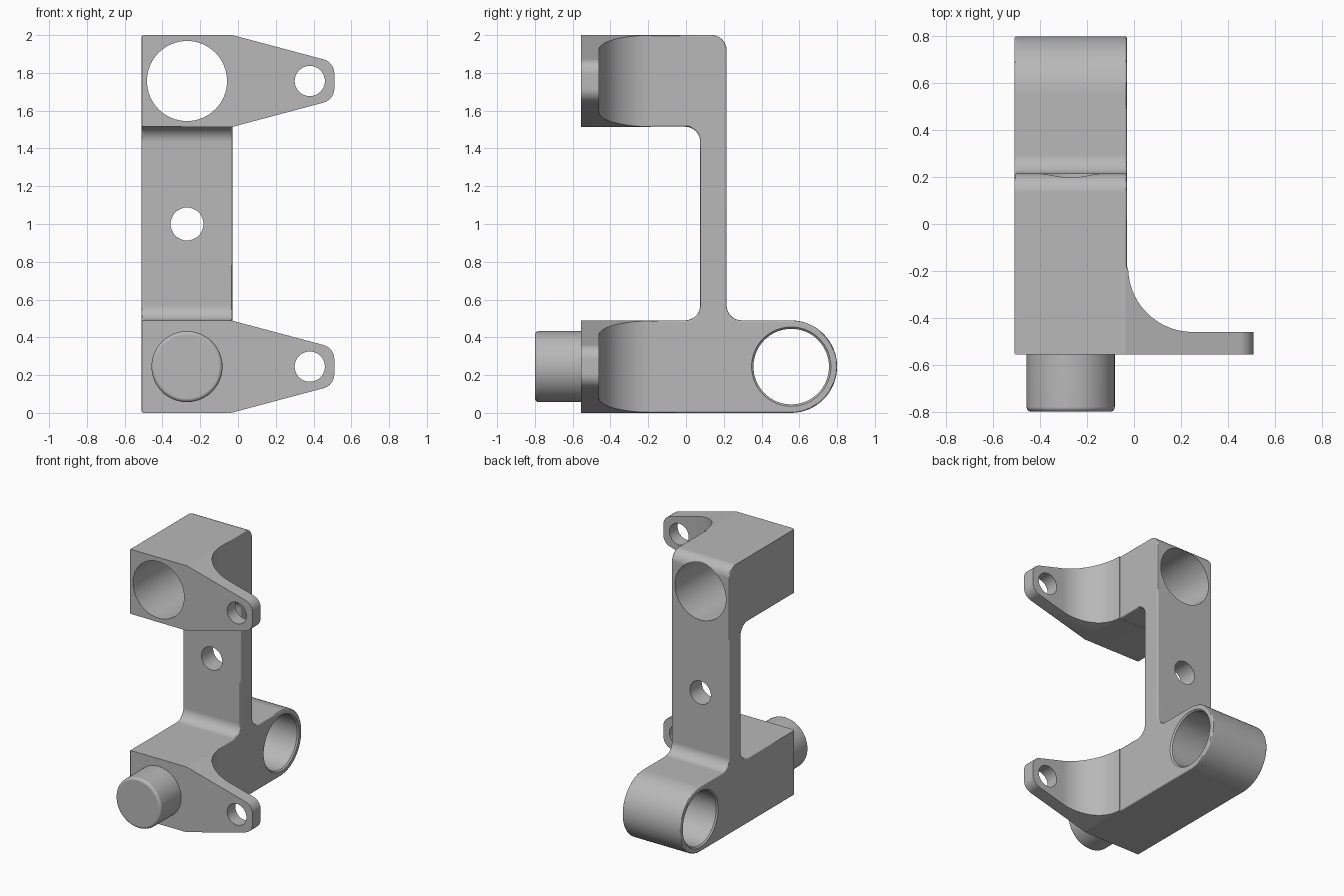
import bpy, bmesh
from math import sin, cos, radians, tau
from mathutils import Vector

old = bpy.data.objects.get("Cube")
if old:
    bpy.data.objects.remove(old, do_unlink=True)

grey = bpy.data.materials.new("plain grey")
grey.use_nodes = True
grey.diffuse_color = (0.48, 0.48, 0.48, 1)
grey.node_tree.nodes["Principled BSDF"].inputs["Base Color"].default_value = grey.diffuse_color

LEFT, INNER = -0.51, -0.03      # side faces of the main body
FRONT = -0.557
BORE_X, LOW_Z, HIGH_Z, HALF = -0.27, 0.245, 1.757, 0.243


def arc(cx, cy, r, start, end, n=12):
    angles = [radians(start + (end - start) * i / n) for i in range(n + 1)]
    return [(cx + r * cos(a), cy + r * sin(a)) for a in angles]


def place(axis, u, v, w):
    """Put profile point (u, v) at depth w along the axis."""
    return Vector({"x": (w, u, v), "y": (u, w, v), "z": (u, v, w)}[axis])


def finish(name, bm):
    bmesh.ops.recalc_face_normals(bm, faces=bm.faces)
    mesh = bpy.data.meshes.new(name)
    bm.to_mesh(mesh)
    bm.free()
    mesh.materials.append(grey)
    obj = bpy.data.objects.new(name, mesh)
    bpy.context.collection.objects.link(obj)
    return obj


def extrude(name, points, axis, lo, hi, bevel=0):
    bm = bmesh.new()
    face = bm.faces.new([bm.verts.new(place(axis, u, v, lo)) for u, v in points])
    new = bmesh.ops.extrude_face_region(bm, geom=[face])["geom"]
    moved = [g for g in new if isinstance(g, bmesh.types.BMVert)]
    bmesh.ops.translate(bm, verts=moved, vec=place(axis, 0, 0, hi - lo))
    bmesh.ops.recalc_face_normals(bm, faces=bm.faces)
    if bevel:
        i = "xyz".index(axis)
        rims = [e for e in bm.edges if abs(e.verts[0].co[i] - e.verts[1].co[i]) < 1e-5]
        bmesh.ops.bevel(bm, geom=rims, offset=bevel, segments=3, profile=0.5, affect="EDGES")
    return finish(name, bm)


def turned(name, axis, u, v, steps, n=64):
    """Round solid from (depth, radius) steps."""
    bm = bmesh.new()
    rings = [[bm.verts.new(place(axis, u + r * cos(tau * i / n), v + r * sin(tau * i / n), w))
              for i in range(n)] for w, r in steps]
    for a, b in zip(rings, rings[1:]):
        for i in range(n):
            j = (i + 1) % n
            bm.faces.new((a[i], a[j], b[j], b[i]))
    bm.faces.new(rings[0])
    bm.faces.new(rings[-1])
    return finish(name, bm)


def combine(target, tool, operation):
    tool.hide_render = True
    mod = target.modifiers.new(operation.lower(), "BOOLEAN")
    mod.operation, mod.solver, mod.object = operation, "EXACT", tool
    bpy.ops.object.select_all(action="DESELECT")
    bpy.context.view_layer.objects.active = target
    target.select_set(True)
    bpy.ops.object.modifier_apply(modifier=mod.name)
    bpy.data.objects.remove(tool, do_unlink=True)


def smooth(obj):
    bpy.ops.object.select_all(action="DESELECT")
    bpy.context.view_layer.objects.active = obj
    obj.select_set(True)
    bpy.ops.object.shade_smooth_by_angle(angle=radians(30))
    obj.modifiers.new("even shading", "WEIGHTED_NORMAL").keep_sharp = True


# Main body: upper block, web, lower block and rounded rear eye
side = [(FRONT, 0), *arc(0.555, LOW_Z, 0.245, -90, 90, 32),
        *arc(0.295, 0.57, 0.08, 270, 180),
        *arc(0.135, 1.92, 0.08, 0, 90),
        (FRONT, 2.0), (FRONT, 1.515),
        *arc(-0.005, 1.435, 0.08, 90, 0),
        *arc(-0.005, 0.57, 0.08, 0, -90),
        (FRONT, 0.49)]
body = extrude("bracket_body", side, "x", LEFT, INNER, bevel=0.01)

# Side ears: swept plan cut to a tapered front outline
plan = [(-0.3, FRONT), (0.51, FRONT), (0.51, -0.46),
        *arc(0.25, -0.185, 0.275, 270, 180, 20), (-0.3, -0.185)]
for z in (LOW_Z, HIGH_Z):
    ear = extrude("side_ear", plan, "z", z - 0.4, z + 0.4)
    outline = [(-0.4, z - HALF), (INNER, z - HALF),
               *arc(0.433, z - 0.04, 0.077, -75, 0, 8),
               *arc(0.433, z + 0.04, 0.077, 0, 75, 8),
               (INNER, z + HALF), (-0.4, z + HALF)]
    combine(ear, extrude("ear_outline", outline, "y", -0.7, 0), "INTERSECT")
    combine(body, ear, "UNION")
    combine(body, turned("ear_hole", "y", 0.38, z, [(-0.7, 0.08), (-0.3, 0.08)], 40), "DIFFERENCE")

# Upper bore, web hole and rear eye bore with eased rims
combine(body, turned("upper_bore", "y", BORE_X, HIGH_Z, [(-0.7, 0.212), (0.4, 0.212)]), "DIFFERENCE")
combine(body, turned("web_hole", "y", BORE_X, 1.0, [(0, 0.087), (0.4, 0.087)], 40), "DIFFERENCE")
rim = [(LEFT - 0.02, 0.23), (LEFT + 0.01, 0.2), (INNER - 0.01, 0.2), (INNER + 0.02, 0.23)]
combine(body, turned("eye_bore", "x", 0.557, LOW_Z, rim), "DIFFERENCE")
smooth(body)

# Round peg on the lower front
edge = arc(-0.78, 0.168, 0.02, 180, 90, 4)
peg = turned("front_peg", "y", BORE_X, LOW_Z, edge + [(FRONT + 0.01, 0.188)])
smooth(peg)
